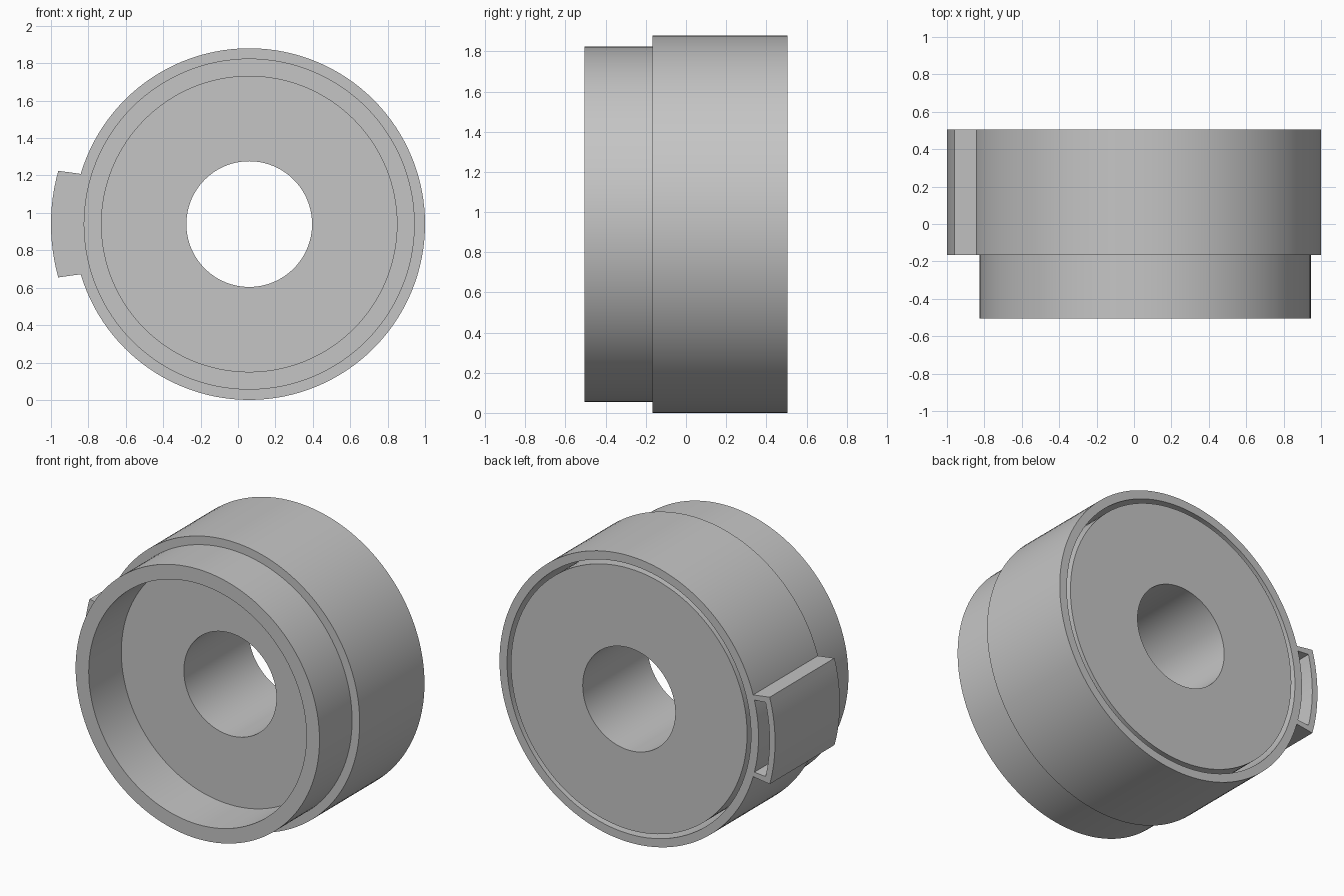
import bpy, bmesh
from math import sin, cos, radians, tau

cube = bpy.data.objects.get("Cube")
if cube:
    bpy.data.objects.remove(cube, do_unlink=True)

CX, CZ = 0.06, 0.94              # axis of the bore
FRONT, STEP, BACK = -0.505, -0.167, 0.505
R_OUT, R_STEP = 0.94, 0.885

grey = bpy.data.materials.new("plain grey")
grey.use_nodes = True
colour = (0.56, 0.56, 0.56, 1)
grey.diffuse_color = colour
grey.node_tree.nodes["Principled BSDF"].inputs["Base Color"].default_value = colour


def finish(bm, name):
    bmesh.ops.recalc_face_normals(bm, faces=bm.faces)
    mesh = bpy.data.meshes.new(name)
    bm.to_mesh(mesh)
    bm.free()
    obj = bpy.data.objects.new(name, mesh)
    bpy.context.collection.objects.link(obj)
    mesh.materials.append(grey)
    obj.location = (CX, 0, CZ)
    bpy.ops.object.select_all(action='DESELECT')
    obj.select_set(True)
    bpy.context.view_layer.objects.active = obj
    bpy.ops.object.shade_smooth_by_angle(angle=radians(30))
    return obj


def lathe(name, profile, steps=128):
    """Turn a closed (radius, y) profile about the y axis."""
    bm = bmesh.new()
    rings = [[bm.verts.new((r * cos(tau * i / steps), y, r * sin(tau * i / steps)))
              for r, y in profile] for i in range(steps)]
    n = len(profile)
    for i, a in enumerate(rings):
        b = rings[(i + 1) % steps]
        for j in range(n):
            k = (j + 1) % n
            bm.faces.new((a[j], a[k], b[k], b[j]))
    return finish(bm, name)


def arc(radius, half_angle, steps=12):
    """Points of an arc centred on the -x direction."""
    angles = [radians(half_angle * (2 * i / steps - 1)) for i in range(steps + 1)]
    return [(-radius * cos(a), radius * sin(a)) for a in angles]


def arc_band(name, inner, outer, y0, y1):
    """Extrude the strip between two matching rows of points along y."""
    bm = bmesh.new()
    rows = [[bm.verts.new((x, y, z)) for x, z in line]
            for line, y in ((inner, y0), (outer, y0), (outer, y1), (inner, y1))]
    for j in range(4):
        a, b = rows[j], rows[(j + 1) % 4]
        for i in range(len(a) - 1):
            bm.faces.new((a[i], a[i + 1], b[i + 1], b[i]))
    for end in (0, -1):
        bm.faces.new([row[end] for row in rows])
    return finish(bm, name)


# Turned body: front cup, stepped shoulder, back groove and central bore
lathe("stepped_body", [
    (0.336, STEP), (0.79, STEP), (0.79, FRONT), (R_STEP, FRONT),
    (R_STEP, STEP), (R_OUT, STEP), (R_OUT, BACK), (R_STEP, BACK),
    (R_STEP, -0.11), (0.857, -0.11), (0.857, BACK), (0.336, BACK)])

# Hollow side lug: a three-sided wall, open at the back
root = R_OUT - 0.002
outer = [arc(root, 16.6)[0]] + arc(1.06, 15.6) + [arc(root, 16.6)[-1]]
inner = [arc(root, 14.6)[0]] + arc(1.02, 13.8) + [arc(root, 14.6)[-1]]
arc_band("lug_wall", inner, outer, STEP, BACK)

# Plate that closes the front of the lug
arc_band("lug_front_plate", arc(root, 14.6), arc(1.02, 13.8), STEP, STEP + 0.05)
